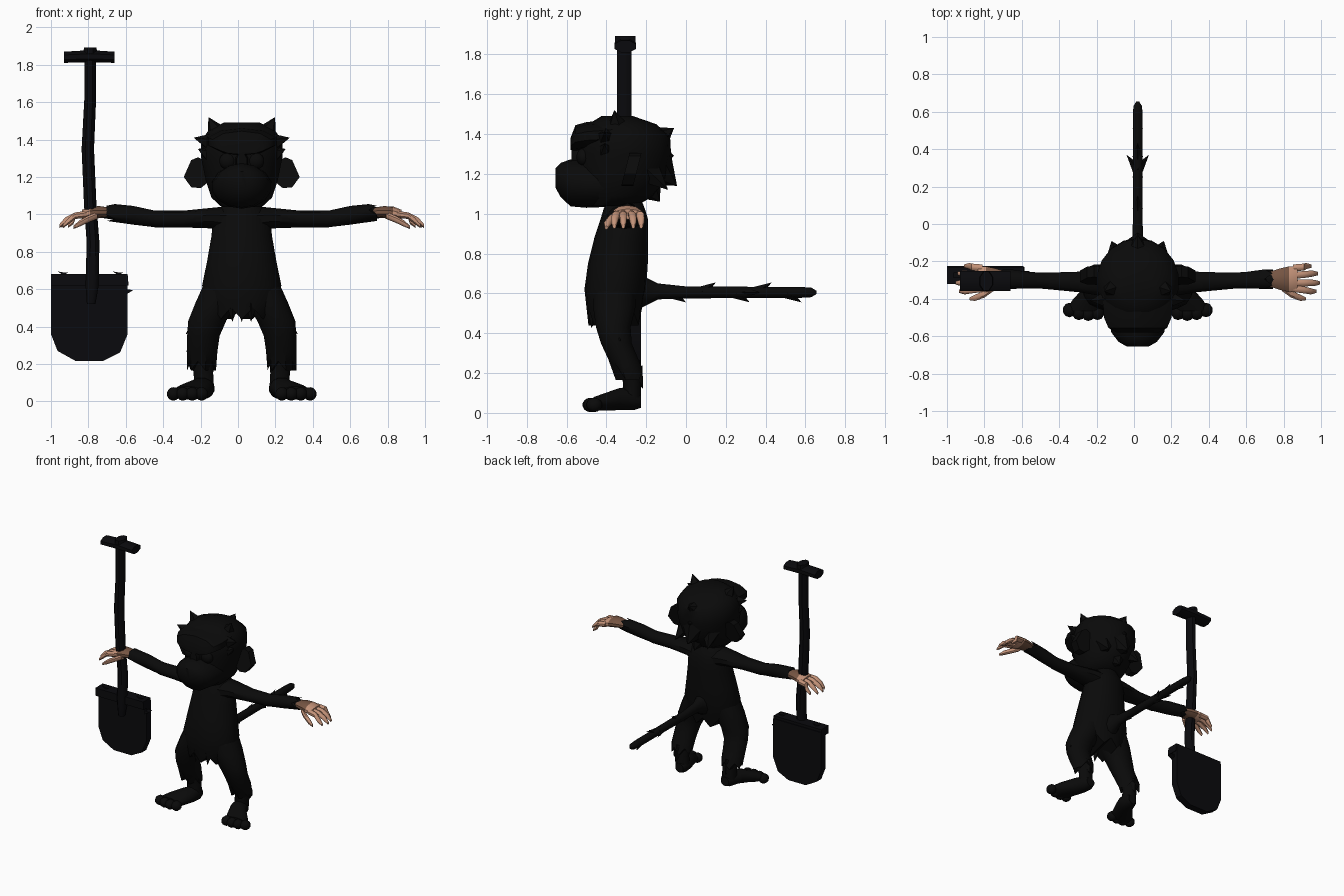
import bpy, bmesh, math
from mathutils import Vector

CX = 0.02  # body centre line


def material(name, col):
    m = bpy.data.materials.new(name)
    m.diffuse_color = (*col, 1)
    return m


FUR = material("black_fur", (0.003, 0.003, 0.003))
SPADE = material("black_metal", (0.003, 0.003, 0.004))
SKIN = material("tan_skin", (0.55, 0.29, 0.19))
BROWN = material("brown_wrist", (0.18, 0.09, 0.055))


def finish(name, bm, mats, angle=45):
    bmesh.ops.recalc_face_normals(bm, faces=bm.faces)
    me = bpy.data.meshes.new(name)
    bm.to_mesh(me)
    bm.free()
    for m in mats:
        me.materials.append(m)
    ob = bpy.data.objects.new(name, me)
    bpy.context.collection.objects.link(ob)
    bpy.context.view_layer.objects.active = ob
    ob.select_set(True)
    bpy.ops.object.shade_smooth_by_angle(angle=math.radians(angle))
    ob.select_set(False)
    return ob


def loft(name, axis, stations, n=12, mat=FUR, jag=0):
    """Skin ellipses (x, y, z, a, b) lying across an axis; jag zigzags the last ring."""
    k = "xyz".index(axis)
    u, v = [i for i in range(3) if i != k]
    way = math.copysign(1, stations[-1][k] - stations[0][k])
    bm = bmesh.new()
    rings = []
    for s, st in enumerate(stations):
        ring = []
        for i in range(n):
            t = 2 * math.pi * (i + 0.5) / n
            p = Vector(st[:3])
            p[u] += st[3] * math.cos(t)
            p[v] += st[4] * math.sin(t)
            if jag and s == len(stations) - 1:
                p[k] += way * jag * (1 if i % 2 else -1)
            ring.append(bm.verts.new(p))
        rings.append(ring)
    for r, q in zip(rings, rings[1:]):
        for i in range(n):
            j = (i + 1) % n
            bm.faces.new((r[i], r[j], q[j], q[i]))
    bm.faces.new(rings[0])
    bmesh.ops.triangulate(bm, faces=[bm.faces.new(rings[-1])])
    return finish(name, bm, [mat])


def prism(name, outline, y0, y1, mat=FUR, lean=0):
    """Extrude an x-z outline along y; lean shifts y with height."""
    bm = bmesh.new()
    f = bm.faces.new([bm.verts.new((x, y0 + lean * (z - outline[0][1]), z)) for x, z in outline])
    ext = bmesh.ops.extrude_face_region(bm, geom=[f])
    for e in ext["geom"]:
        if isinstance(e, bmesh.types.BMVert):
            e.co.y += y1 - y0
    return finish(name, bm, [mat], 30)


def spike(name, base, tip, r, n=5):
    """Pointed tuft of fur from base to tip."""
    d = Vector(tip) - Vector(base)
    bm = bmesh.new()
    bmesh.ops.create_cone(bm, cap_ends=True, segments=n, radius1=r, radius2=0, depth=d.length)
    bm.transform(d.to_track_quat("Z", "Y").to_matrix().to_4x4())
    bmesh.ops.translate(bm, verts=bm.verts, vec=(Vector(base) + Vector(tip)) / 2)
    return finish(name, bm, [FUR], 30)


def ball(name, c, r, mat=FUR):
    bm = bmesh.new()
    bmesh.ops.create_uvsphere(bm, u_segments=10, v_segments=7, radius=1)
    for v in bm.verts:
        v.co = Vector(c) + Vector([v.co[i] * r[i] for i in range(3)])
    return finish(name, bm, [mat], 60)


# Torso with ragged hem
loft("torso", "z", [(CX, -.31, 1.06, .09, .09), (CX, -.31, 1.02, .13, .105),
     (CX, -.31, .97, .155, .12), (CX, -.325, .88, .165, .135), (CX, -.342, .75, .188, .15),
     (CX, -.355, .62, .215, .155), (CX, -.36, .53, .20, .14), (CX, -.36, .47, .175, .13)],
     n=18, jag=.03)
for dx in (-.05, 0, .05):
    spike("hem_point", (CX + dx, -.46, .52), (CX + dx, -.475, .425), .035, 4)

# Head, muzzle and brow
loft("head", "z", [(CX, -.37, 1.04, .11, .12), (CX, -.34, 1.09, .165, .18),
     (CX, -.32, 1.18, .195, .225), (CX, -.31, 1.30, .22, .235), (CX, -.31, 1.39, .222, .23),
     (CX, -.32, 1.45, .18, .17), (CX, -.345, 1.49, .10, .08)], n=18)
loft("muzzle", "y", [(CX, -.38, 1.15, .165, .115), (CX, -.50, 1.15, .16, .12),
     (CX, -.58, 1.155, .145, .118), (CX, -.63, 1.17, .105, .085), (CX, -.655, 1.18, .06, .05)], n=14)
loft("brow", "y", [(CX, -.36, 1.40, .20, .075), (CX, -.50, 1.39, .19, .07),
     (CX, -.555, 1.38, .165, .065), (CX, -.58, 1.35, .12, .03)], n=10)
loft("nose_bridge", "y", [(CX, -.45, 1.29, .05, .07), (CX, -.575, 1.28, .03, .05)], n=8)

# Head tufts at the back
for tip, base in (((-.06, 1.43), (-.20, 1.34)), ((-.045, 1.14), (-.16, 1.24)),
                  ((-.13, 1.06), (-.22, 1.17)), ((-.06, 1.29), (-.18, 1.30))):
    spike("back_tuft", (CX, base[0], base[1]), (CX, tip[0], tip[1]), .12, 6)

# Tail with tufts
loft("tail", "y", [(CX, -.26, .61, .09, .10), (CX, -.20, .61, .05, .07), (CX, -.14, .61, .03, .04),
     (CX, 0, .605, .028, .03), (CX, .58, .605, .028, .027), (CX, .63, .605, .024, .024),
     (CX, .655, .605, .008, .008)], n=10)
for i, y in enumerate((-.07, .08, .25, .36, .51)):
    up = 1 if i % 2 else -1
    spike("tail_tuft", (CX, y, .605 + .005 * up), (CX, y + .07, .605 + .05 * up), .028, 4)
for s in (-1, 1):
    spike("side_tail_tuft", (CX, .29, .605), (CX + s * .06, .37, .605), .03, 4)

# Paired parts
for s, side in ((-1, "left"), (1, "right")):
    def X(x):
        return CX + s * x

    def part(name, axis, sts, **kw):
        return loft(f"{side}_{name}", axis, [(X(p[0]), *p[1:]) for p in sts], **kw)

    # Face details
    ball(f"{side}_eye", (X(.075), -.515, 1.285), (.048, .035, .045))
    prism(f"{side}_ear", [(X(.17), 1.18), (X(.20), 1.29), (X(.235), 1.305), (X(.27), 1.29),
          (X(.31), 1.20), (X(.27), 1.145), (X(.22), 1.14)], -.315, -.255, lean=.25)
    spike(f"{side}_horn_tuft", (X(.12), -.34, 1.41), (X(.178), -.36, 1.52), .075, 5)
    spike(f"{side}_temple_tuft", (X(.15), -.40, 1.38), (X(.257), -.41, 1.41), .06, 5)
    spike(f"{side}_cheek_tuft", (X(.15), -.40, 1.31), (X(.235), -.41, 1.35), .06, 5)
    spike(f"{side}_nape_tuft", (X(.10), -.20, 1.22), (X(.14), -.09, 1.12), .08, 5)

    # Sleeve and ragged cuff
    part("arm", "x", [(.06, -.31, .97, .10, .075), (.16, -.31, .98, .085, .055),
         (.31, -.31, .975, .058, .045), (.46, -.305, .975, .048, .045),
         (.58, -.30, .995, .042, .04), (.74, -.295, 1.01, .04, .03)], n=10)
    part("cuff", "x", [(.46, -.305, .975, .044, .044), (.58, -.30, .995, .046, .05),
         (.70, -.295, 1.01, .055, .045)], n=10, jag=.022)

    # Hand with a darker wrist
    palm = part("palm", "x", [(.70, -.295, 1.01, .04, .026), (.76, -.295, 1.012, .06, .032),
                (.81, -.295, 1.008, .072, .034), (.855, -.292, .998, .068, .026)],
                n=10, mat=SKIN)
    palm.data.materials.append(BROWN)
    for f in palm.data.polygons:
        if s * (f.center.x - CX) < .79:
            f.material_index = 1
    for y0, y1, tip in ((-.235, -.225, .93), (-.275, -.265, .965), (-.315, -.315, .975), (-.345, -.36, .955)):
        part("finger", "x", [(.83, y0, 1.0, .02, .02), (.89, (y0 + y1) / 2, .993, .02, .019),
             (tip - .03, y1, .965, .018, .019), (tip, y1, .937, .009, .011)], n=8, mat=SKIN)
    part("thumb", "x", [(.77, -.335, .995, .025, .02), (.82, -.375, .975, .02, .02),
         (.87, -.395, .95, .018, .018), (.90, -.40, .93, .008, .009)], n=8, mat=SKIN)

    # Leg with ragged trousers
    part("trouser", "z", [(.10, -.355, .64, .10, .11), (.135, -.36, .53, .115, .11),
         (.185, -.365, .43, .105, .09), (.205, -.35, .35, .09, .08),
         (.212, -.315, .27, .085, .078), (.215, -.285, .19, .08, .07)], n=12, jag=.025)
    spike(f"{side}_knee_rag", (X(.20), -.37, .44), (X(.30), -.33, .36), .06, 4)
    spike(f"{side}_heel_rag", (X(.21), -.26, .22), (X(.21), -.215, .12), .045, 4)
    part("ankle", "z", [(.21, -.29, .24, .065, .055), (.205, -.27, .15, .055, .045),
         (.20, -.275, .06, .055, .05)], n=10)

    # Foot and toes
    part("foot", "y", [(.195, -.225, .06, .035, .035), (.20, -.26, .068, .055, .055),
         (.215, -.33, .07, .068, .058), (.265, -.41, .055, .09, .045), (.29, -.465, .045, .095, .035)], n=12)
    for x, y in ((.215, -.475), (.265, -.48), (.315, -.475), (.365, -.46)):
        ball(f"{side}_toe", (X(x), y, .04), (.037, .04, .036))

# Spade: bent handle, cross grip, blade
loft("spade_handle", "z", [(-.785, -.305, .52, .025, .025), (-.78, -.305, .62, .038, .038),
     (-.775, -.305, .85, .037, .038), (-.79, -.31, 1.05, .036, .039), (-.803, -.31, 1.35, .036, .04),
     (-.79, -.31, 1.62, .034, .04), (-.79, -.31, 1.84, .034, .04)], n=8, mat=SPADE)
loft("spade_grip", "x", [(-.93, -.305, 1.84, .058, .032), (-.79, -.305, 1.845, .058, .036),
     (-.66, -.305, 1.84, .058, .032)], n=8, mat=SPADE)
loft("grip_cap", "z", [(-.79, -.305, 1.85, .045, .055), (-.79, -.305, 1.892, .035, .055)], n=8, mat=SPADE)
prism("spade_blade", [(-1, .66), (-1, .36), (-.965, .27), (-.87, .217), (-.72, .217),
      (-.63, .262), (-.59, .36), (-.59, .66)], -.28, -.225, SPADE)
prism("blade_collar", [(-1, .62), (-.585, .62), (-.59, .68), (-1, .68)], -.32, -.23, SPADE)
for x in (-.935, -.64):
    prism("collar_knot", [(x - .03, .695), (x, .675), (x + .03, .69), (x, .69)], -.29, -.26, SPADE)
prism("strap_end", [(-.60, .57), (-.56, .595), (-.60, .60)], -.29, -.25, SPADE)
